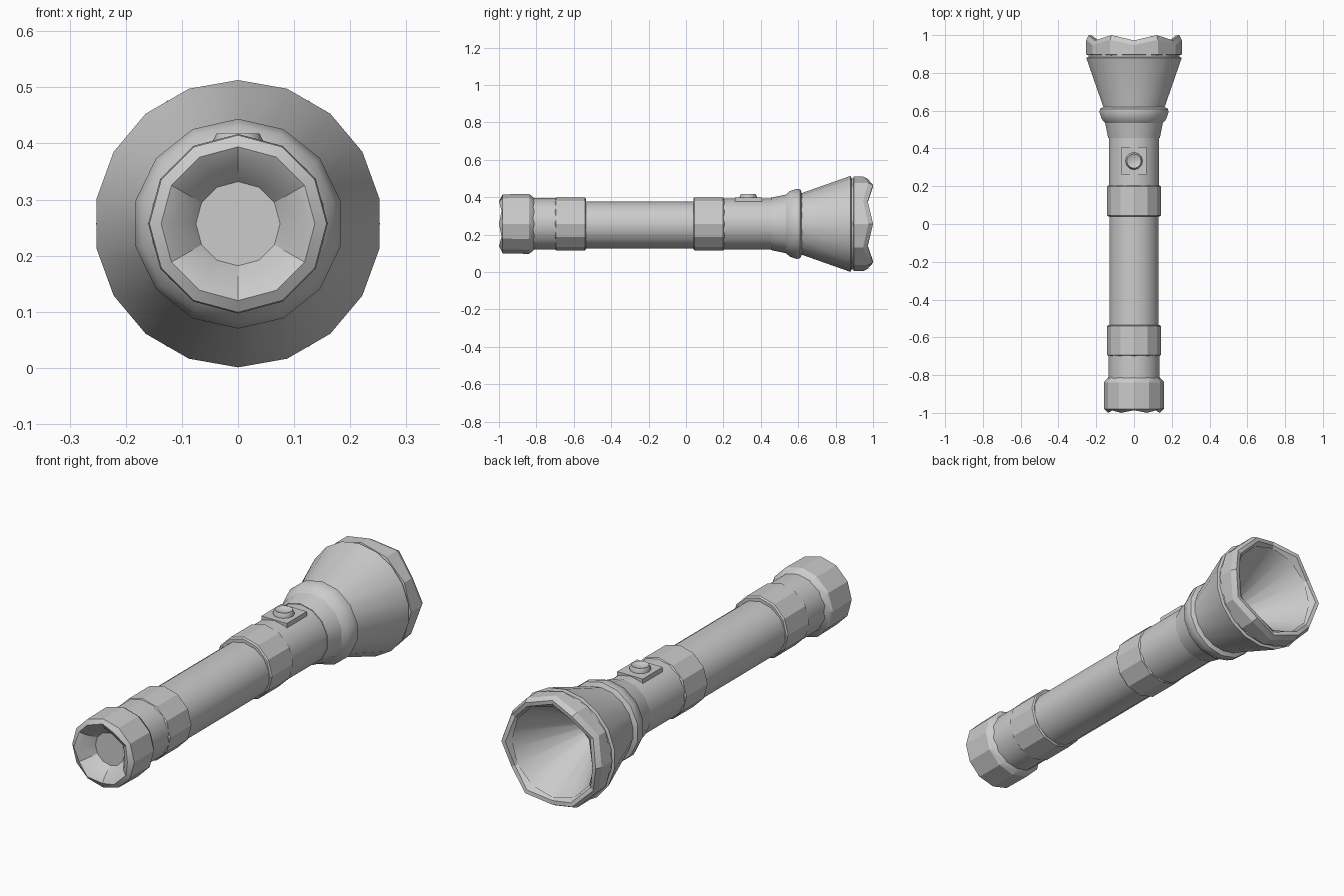
import bpy, bmesh, math

if "Cube" in bpy.data.objects:
    bpy.data.objects.remove(bpy.data.objects["Cube"])

ZC = 0.257  # height of the long axis


def lathe(name, profile, sides, angle=40, wave=None, rz=1.0, zc=ZC):
    """Revolve (y, radius) points about the long axis; radius 0 closes to a point."""
    bm = bmesh.new()
    rings = []
    for y, r in profile:
        if r == 0:
            rings.append([bm.verts.new((0, y, zc))])
            continue
        ring = []
        for i in range(sides):
            a = 2 * math.pi * i / sides
            dy = wave(i, y) if wave else 0
            ring.append(bm.verts.new((r * math.sin(a), y + dy, zc + rz * r * math.cos(a))))
        rings.append(ring)
    for p, q in zip(rings, rings[1:]):
        for i in range(sides):
            j = (i + 1) % sides
            if len(p) == 1:
                bm.faces.new((p[0], q[i], q[j]))
            elif len(q) == 1:
                bm.faces.new((p[i], q[0], p[j]))
            else:
                bm.faces.new((p[i], q[i], q[j], p[j]))
    return finish(name, bm, angle)


def finish(name, bm, angle):
    bmesh.ops.recalc_face_normals(bm, faces=bm.faces)
    me = bpy.data.meshes.new(name)
    bm.to_mesh(me)
    bm.free()
    ob = bpy.data.objects.new(name, me)
    bpy.context.collection.objects.link(ob)
    bpy.ops.object.select_all(action='DESELECT')
    ob.select_set(True)
    bpy.context.view_layer.objects.active = ob
    bpy.ops.object.shade_smooth_by_angle(angle=math.radians(angle))
    return ob


# Tail cap with recessed end, scalloped rim
lathe("tail_cap",
      [(-0.93, 0), (-0.93, 0.075), (-0.985, 0.112), (-1.0, 0.137), (-0.98, 0.158),
       (-0.84, 0.160), (-0.825, 0.150), (-0.81, 0.134)],
      12, 25, lambda i, y: 0.014 if y < -0.982 and i % 2 == 0 else 0)

# Barrel sections
lathe("tail_neck", [(-0.83, 0.138), (-0.69, 0.138)], 14)
lathe("barrel", [(-0.70, 0.132), (0.10, 0.132)], 14, rz=0.95, zc=0.251)
lathe("switch_section", [(0.19, 0.120), (0.19, 0.137), (0.47, 0.137)], 14)

# Two faceted grip rings
for name, y0, y1 in (("rear_grip_ring", -0.70, -0.535), ("front_grip_ring", 0.04, 0.205)):
    lathe(name, [(y0, 0.12), (y0, 0.136), (y0 + 0.006, 0.142), (y1 - 0.006, 0.142),
                 (y1, 0.136), (y1, 0.12)], 12, 20)

# Collar between barrel and head
lathe("collar", [(0.455, 0.12), (0.455, 0.140), (0.535, 0.157), (0.555, 0.175), (0.59, 0.187),
                 (0.61, 0.185), (0.622, 0.16)], 14, 27)

# Flared head with a groove behind the bezel
lathe("head", [(0.60, 0.163), (0.62, 0.165), (0.872, 0.254), (0.88, 0.256), (0.885, 0.244),
               (0.90, 0.244)], 18)

# Crown bezel with six notches
lathe("bezel", [(0.893, 0.240), (0.897, 0.253), (0.975, 0.253), (1.0, 0.240), (0.998, 0.222),
                (0.965, 0.210)],
      12, 25, lambda i, y: -0.028 if y > 0.97 and i % 2 == 0 else 0)

# Reflector cone inside the head
lathe("reflector", [(0.968, 0.217), (0.64, 0.035), (0.64, 0)], 18)

# Switch plate
bm = bmesh.new()
bmesh.ops.create_cube(bm, size=1)
for v in bm.verts:
    v.co.x *= 0.13
    v.co.y = 0.335 + v.co.y * 0.145
    v.co.z = 0.369 + v.co.z * 0.056
finish("switch_plate", bm, 30)

# Switch button: short disc with a thumb hollow across the top
bm = bmesh.new()
levels = [(0.38, 0.042), (0.402, 0.046), (0.418, 0.038), (0.409, 0.018)]
rings = [[bm.verts.new((r * math.cos(k * math.pi / 6), 0.333 + r * math.sin(k * math.pi / 6), z))
          for k in range(12)] for z, r in levels]
for p, q in zip(rings, rings[1:]):
    for i in range(12):
        j = (i + 1) % 12
        bm.faces.new((p[i], p[j], q[j], q[i]))
bm.faces.new(rings[-1])
finish("switch_button", bm, 50)
